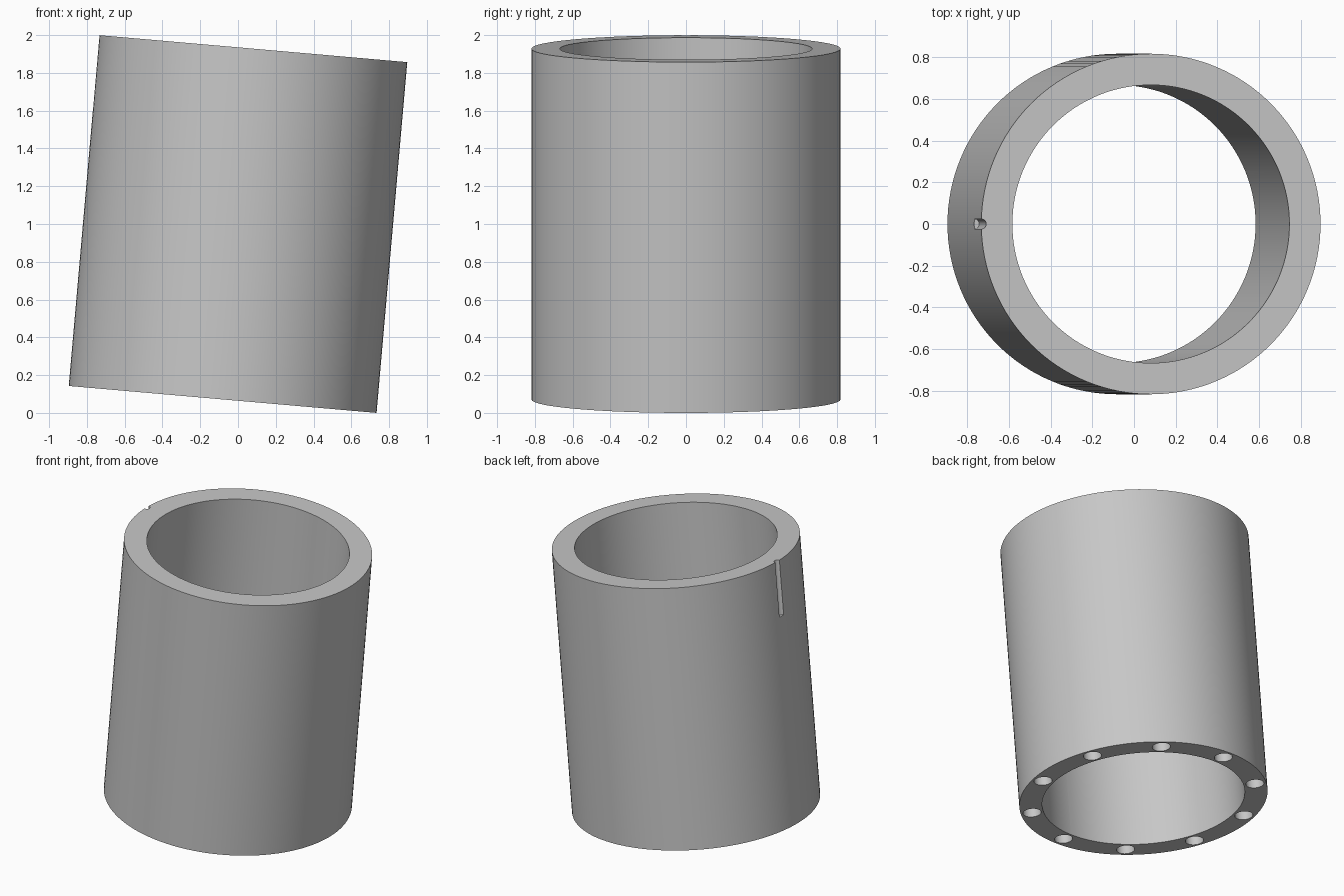
import bpy
import bmesh
from math import cos, sin, radians
from mathutils import Matrix

cube = bpy.data.objects.get("Cube")
if cube:
    bpy.data.objects.remove(cube, do_unlink=True)

OUTER, INNER, LENGTH = 0.818, 0.668, 1.864
TILT = radians(5)
HOLES, HOLE_R, HOLE_DEPTH, HOLE_PHASE = 10, 0.06, 0.3, radians(23)
SLOT_R, SLOT_LENGTH = 0.024, 0.39
HALF = LENGTH / 2
OVER = 0.05  # how far cutters reach past the end faces

steel = bpy.data.materials.new("plain grey")
steel.use_nodes = True
grey = (0.57, 0.57, 0.57, 1)
steel.diffuse_color = grey
steel.node_tree.nodes["Principled BSDF"].inputs["Base Color"].default_value = grey


def add_cylinder(bm, radius, z_low, z_high, segments, x=0.0, y=0.0):
    bmesh.ops.create_cone(
        bm, cap_ends=True, segments=segments, radius1=radius, radius2=radius,
        depth=z_high - z_low,
        matrix=Matrix.Translation((x, y, (z_low + z_high) / 2)))


def make_object(name, bm):
    mesh = bpy.data.meshes.new(name)
    bm.to_mesh(mesh)
    bm.free()
    mesh.materials.append(steel)
    obj = bpy.data.objects.new(name, mesh)
    bpy.context.collection.objects.link(obj)
    return obj


# Solid sleeve body
bm = bmesh.new()
add_cylinder(bm, OUTER, -HALF, HALF, 128)
sleeve = make_object("tilted_sleeve", bm)

# Cutters: through bore, ring of blind bolt holes, short keyway at the top
bm = bmesh.new()
add_cylinder(bm, INNER, -HALF - OVER, HALF + OVER, 128)
ring = (OUTER + INNER) / 2
for i in range(HOLES):
    a = HOLE_PHASE + radians(360 / HOLES) * i
    add_cylinder(bm, HOLE_R, -HALF - OVER, -HALF + HOLE_DEPTH, 32,
                 ring * cos(a), ring * sin(a))
add_cylinder(bm, SLOT_R, HALF - SLOT_LENGTH, HALF + OVER, 24, -OUTER)
cutter = make_object("cutter", bm)
cutter.hide_render = True

# Cut, apply and drop the helper
cut = sleeve.modifiers.new("cut", "BOOLEAN")
cut.operation = "DIFFERENCE"
cut.solver = "EXACT"
cut.object = cutter
bpy.ops.object.select_all(action="DESELECT")
sleeve.select_set(True)
bpy.context.view_layer.objects.active = sleeve
bpy.ops.object.modifier_apply(modifier=cut.name)
bpy.data.objects.remove(cutter, do_unlink=True)

# Round walls smooth, rims sharp
bpy.ops.object.shade_smooth_by_angle(angle=radians(30))

# Lean the sleeve towards +x, lowest edge on the floor
sleeve.rotation_euler = (0, TILT, 0)
sleeve.location = (0, 0, HALF * cos(TILT) + OUTER * sin(TILT))
